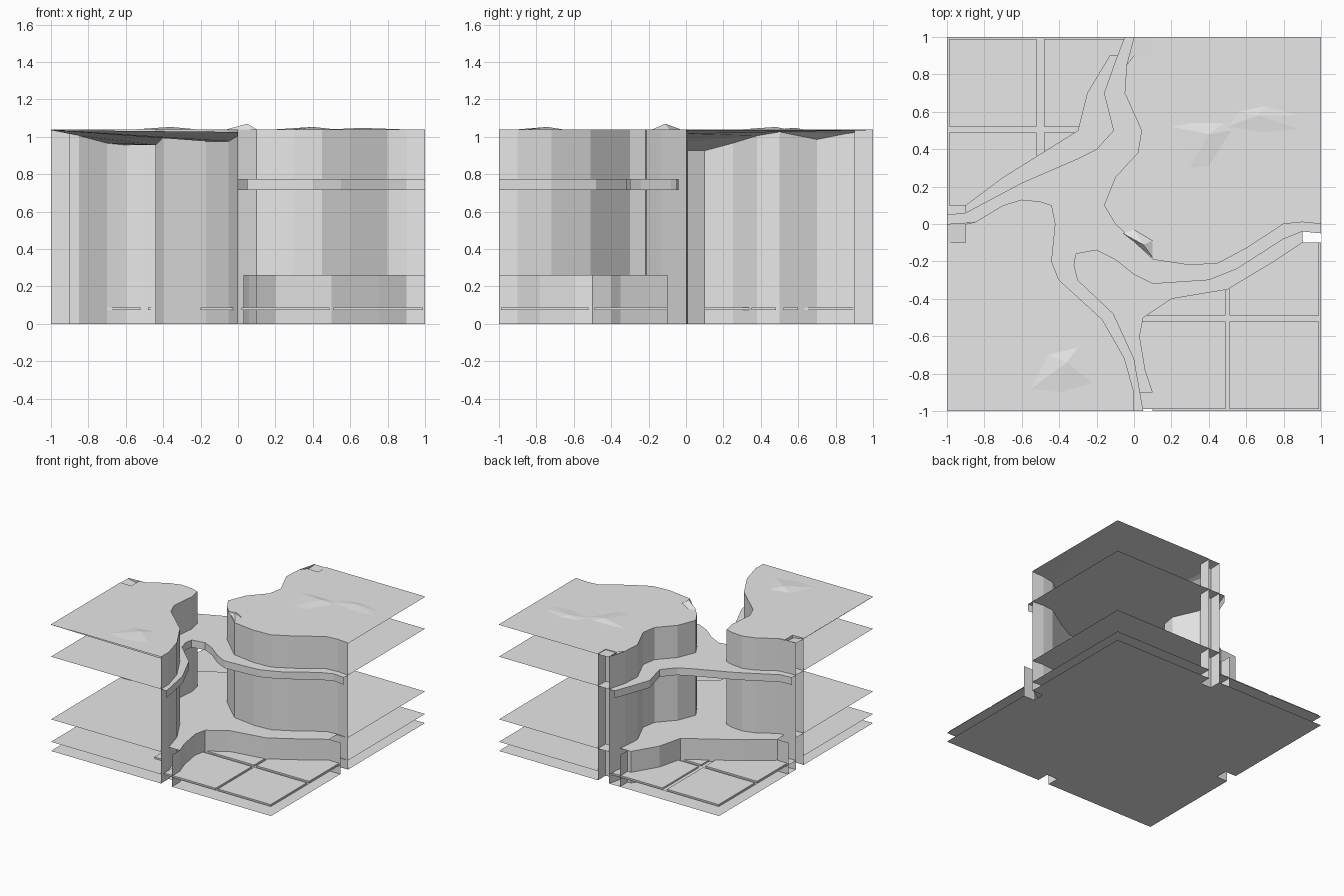
import bpy, bmesh

cube = bpy.data.objects.get("Cube")
if cube:
    bpy.data.objects.remove(cube, do_unlink=True)

mat = bpy.data.materials.new("pale_grey")
mat.use_nodes = True
GREY = (0.8, 0.8, 0.8, 1)
mat.diffuse_color = GREY
mat.node_tree.nodes["Principled BSDF"].inputs["Base Color"].default_value = GREY

GROUND, FIELD, TERRACE, WALK, TOP = 0, 0.075, 0.26, 0.775, 1.04


def finish(name, bm):
    me = bpy.data.meshes.new(name)
    bm.to_mesh(me)
    bm.free()
    me.materials.append(mat)
    ob = bpy.data.objects.new(name, me)
    bpy.context.collection.objects.link(ob)


def sheet(name, points, z):
    """One open surface; z is a height or a list of heights."""
    bm = bmesh.new()
    zs = z if isinstance(z, list) else [z] * len(points)
    face = bm.faces.new([bm.verts.new((x, y, h)) for (x, y), h in zip(points, zs)])
    face.normal_update()
    if face.normal.z < 0:
        face.normal_flip()
    bmesh.ops.triangulate(bm, faces=[face])
    finish(name, bm)


def wall(name, points, low, high):
    """Upright open wall along a path."""
    bm = bmesh.new()
    cols = [[bm.verts.new((x, y, h)) for h in (low, high)] for x, y in points]
    for a, b in zip(cols, cols[1:]):
        bm.faces.new((a[0], b[0], b[1], a[1]))
    finish(name, bm)


def mound(name, ring, peak):
    """Low faceted lump on the plateau."""
    bm = bmesh.new()
    base = [bm.verts.new((x, y, TOP)) for x, y in ring]
    tip = bm.verts.new(peak)
    for a, b in zip(base, base[1:] + base[:1]):
        bm.faces.new((a, b, tip))
    bmesh.ops.recalc_face_normals(bm, faces=bm.faces)
    finish(name, bm)


# Contours: each pair bounds the valley at one level
back_cliff = [(1, 0), (.9, .01), (.8, 0), (.6, -.13), (.45, -.21), (.3, -.22), (.1, -.19),
              (-.1, 0), (-.16, .1), (-.1, .25), (.02, .38), (.04, .5), (-.05, .7),
              (-.04, .85), (0, 1)]
front_cliff = [(0, -1), (0, -.9), (-.05, -.72), (-.17, -.51), (-.4, -.3), (-.44, -.2),
               (-.42, 0), (-.44, .1), (-.5, .12), (-.6, .13), (-.7, .1), (-.85, .01), (-1, 0)]
front_walk = [(1, -.05), (.9, -.04), (.8, -.08), (.55, -.24), (.4, -.3), (.1, -.32), (0, -.27),
              (-.1, -.19), (-.2, -.14), (-.31, -.16), (-.32, -.22), (-.3, -.3), (-.11, -.48),
              (0, -.72), (.05, -1)]
back_walk = [(-1, .05), (-.9, .06), (-.6, .22), (-.3, .35), (-.2, .4), (-.11, .5), (-.16, .7),
             (-.1, .87), (-.05, 1)]
front_terrace = [(.9, -.1), (.75, -.2), (.5, -.35), (.2, -.4), (.05, -.5), (.03, -.6),
                 (.06, -.78), (.1, -.9)]
back_terrace = [(-.9, .1), (-.7, .25), (-.3, .5), (-.25, .7), (-.13, .9), (-.1, .9)]

# Cliffs, ledge edges and terrace walls
wall("back_cliff_wall", back_cliff, GROUND, TOP)
wall("front_cliff_wall", front_cliff, GROUND, TOP)
wall("front_walk_edge", front_walk, WALK - .06, WALK)
wall("back_walk_edge", back_walk, WALK - .06, WALK)
wall("front_terrace_wall", [(1, -.1)] + front_terrace + [(.1, -1)], GROUND, TERRACE)
wall("back_terrace_wall", [(-1, .1)] + back_terrace + [(-.1, 1)], GROUND, TERRACE)

# Square border shafts beside the cliffs
back_shaft = [(0, 1), (0, .9), (.1, .9), (.1, 1)]
right_shaft = [(-1, -.1), (-.9, -.1), (-.9, 0), (-1, 0)]
wall("back_shaft", back_shaft, GROUND, TOP)
wall("side_shaft", right_shaft, GROUND, TOP)

# Full floors with a notch in the middle of each border
floor = ([(-1, -1), (0, -1), (0, -.9), (.1, -.9), (.1, -1), (1, -1), (1, -.1), (.9, -.1),
          (.9, 0), (1, 0), (1, 1)] + back_shaft[::-1] + [(-1, 1)] + right_shaft[::-1])
sheet("ground", floor, GROUND)
sheet("field_floor", floor, FIELD)

# Terrace and walkway decks crossing the valley
sheet("terrace_deck", [(1, 1), (1, 0), (.9, 0)] + front_terrace
      + [(0, -.9), (0, -1), (-1, -1), (-1, 0), (-.9, 0)] + back_terrace + [(0, .9), (0, 1)],
      TERRACE)
sheet("walk_deck", [(1, 1)] + front_walk + [(-1, -1)] + back_walk, WALK)

# Plateau tops
sheet("back_plateau", back_cliff[:-1] + [(0, .9), (.1, .9), (.1, 1), (1, 1)], TOP)
sheet("front_plateau", front_cliff[:-1] + [(-.9, 0), (-.9, -.1), (-1, -.1), (-1, -1)], TOP)

# Sagging undersides, lowest toward the valley
back_sag = [0, .01, .02, .04, .05, .06, .08, .11, .11, .07, .03, .01, .05, .02, 0, 0]
front_sag = [.01, .03, .06, .06, .04, .08, .08, .08, .08, .08, .07, .03, 0, 0]
sheet("back_underside", back_cliff + [(1, 1)], [TOP - .004 - s for s in back_sag])
sheet("front_underside", front_cliff + [(-1, -1)], [TOP - .004 - s for s in front_sag])

# Faceted mounds
mound("rim_rock", [(-.06, -.05), (0, -.03), (.1, -.09), (.1, -.18), (.02, -.11)],
      (.05, -.11, 1.07))
mound("front_mound", [(-.55, -.88), (-.46, -.7), (-.3, -.66), (-.22, -.85), (-.4, -.9)],
      (-.36, -.74, 1.053))
mound("back_mound", [(.2, .52), (.3, .54), (.48, .54), (.52, .5), (.4, .31), (.3, .3)],
      (.4, .48, 1.053))
mound("back_ridge", [(.5, .52), (.56, .6), (.7, .63), (.88, .58), (.88, .51), (.7, .49)],
      (.66, .58, 1.048))

# Thin field plots, low in the two open corners
plots = [(-.99, -.52, .52, .99), (-.48, -.02, .52, .99), (-.99, -.52, .1, .49),
         (-.48, -.02, .1, .49), (.02, .49, -.99, -.52), (.51, .99, -.99, -.52),
         (.51, .99, -.49, -.1), (.02, .49, -.49, -.1), (-.2, -.02, -.8, -.52),
         (.02, .08, .35, .48), (.02, .08, .52, .6)]
for i, (x0, x1, y0, y1) in enumerate(plots):
    ring = [(x0, y0), (x1, y0), (x1, y1), (x0, y1)]
    sheet(f"plot_top_{i}", ring, .088)
    wall(f"plot_edge_{i}", ring + ring[:1], FIELD, .088)
